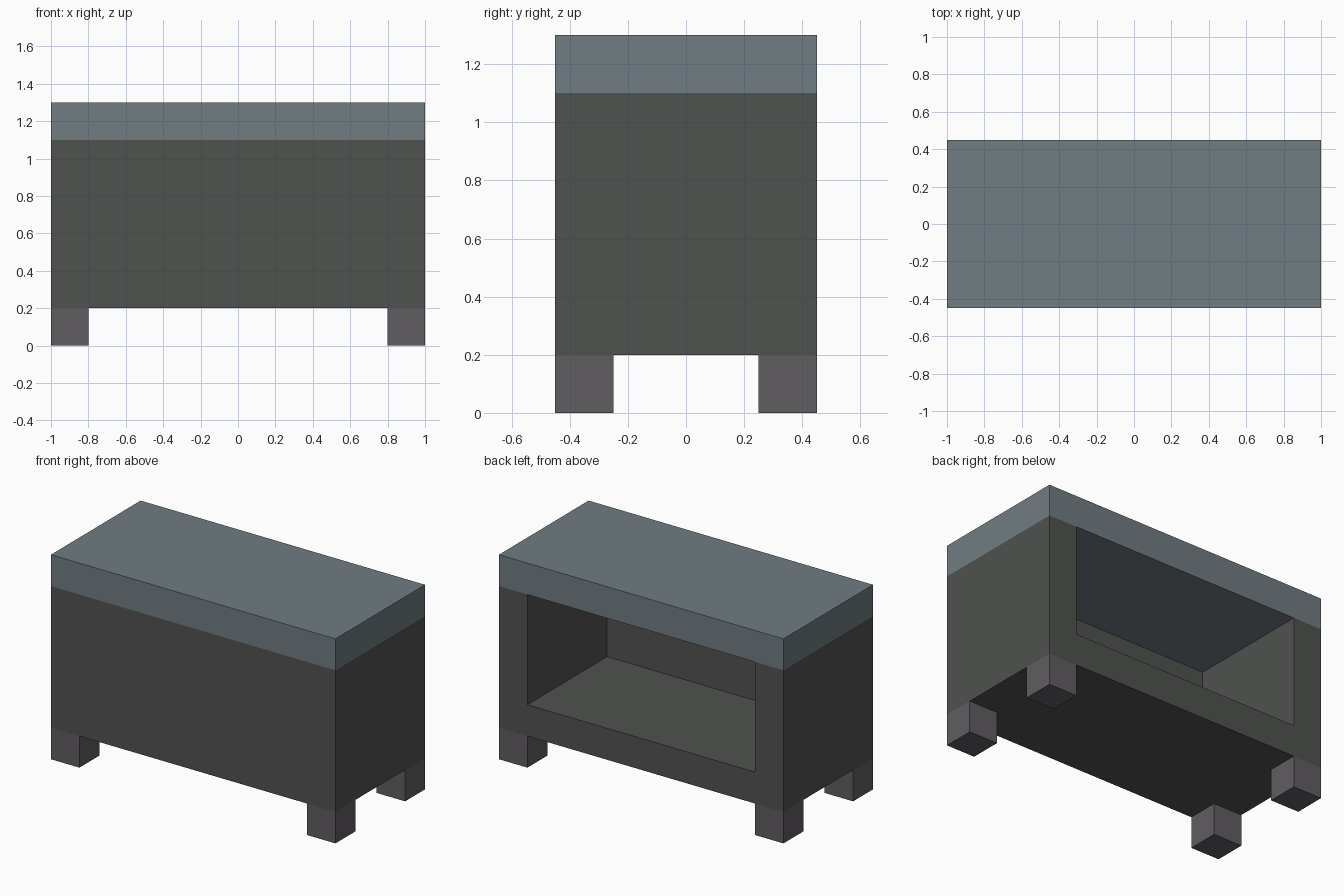
import bpy
import bmesh
from mathutils import Vector

if "Cube" in bpy.data.objects:
    bpy.data.objects.remove(bpy.data.objects["Cube"])


def material(name, rgb):
    mat = bpy.data.materials.new(name)
    mat.diffuse_color = (*rgb, 1.0)
    mat.use_nodes = True
    mat.node_tree.nodes["Principled BSDF"].inputs["Base Color"].default_value = mat.diffuse_color
    return mat


def box(name, lo, hi, mat=None):
    """Axis-aligned box between two corners."""
    lo, hi = Vector(lo), Vector(hi)
    bm = bmesh.new()
    bmesh.ops.create_cube(bm, size=1.0)
    bmesh.ops.scale(bm, vec=hi - lo, verts=bm.verts)
    bmesh.ops.translate(bm, vec=(lo + hi) / 2, verts=bm.verts)
    mesh = bpy.data.meshes.new(name)
    bm.to_mesh(mesh)
    bm.free()
    obj = bpy.data.objects.new(name, mesh)
    bpy.context.collection.objects.link(obj)
    if mat:
        mesh.materials.append(mat)
    return obj


dark_grey = material("dark_grey", (0.080, 0.084, 0.080))
slate = material("slate", (0.162, 0.202, 0.223))
mauve_grey = material("mauve_grey", (0.120, 0.109, 0.122))

HX, HY = 1.0, 0.45      # half width and half depth
LEG = 0.2
BODY_TOP, TOP = 1.1, 1.3

# Cabinet body, hollowed from the back and open up to the top slab
cabinet = box("cabinet_body", (-HX, -HY, LEG), (HX, HY, BODY_TOP), dark_grey)
cutter = box("compartment_cutter", (-0.8, -0.35, 0.4), (0.8, 0.6, 1.25), dark_grey)
cutter.hide_render = True
cut = cabinet.modifiers.new("compartment", 'BOOLEAN')
cut.operation = 'DIFFERENCE'
cut.solver = 'EXACT'
cut.object = cutter
bpy.context.view_layer.objects.active = cabinet
bpy.ops.object.modifier_apply(modifier=cut.name)
bpy.data.objects.remove(cutter, do_unlink=True)

# Thick top slab
box("top_slab", (-HX, -HY, BODY_TOP), (HX, HY, TOP), slate)

# Four cube legs, flush with the corners
for x, side in ((-HX, "left"), (HX - LEG, "right")):
    for y, end in ((-HY, "front"), (HY - LEG, "back")):
        box(f"{end}_{side}_leg", (x, y, 0), (x + LEG, y + LEG, LEG), mauve_grey)
